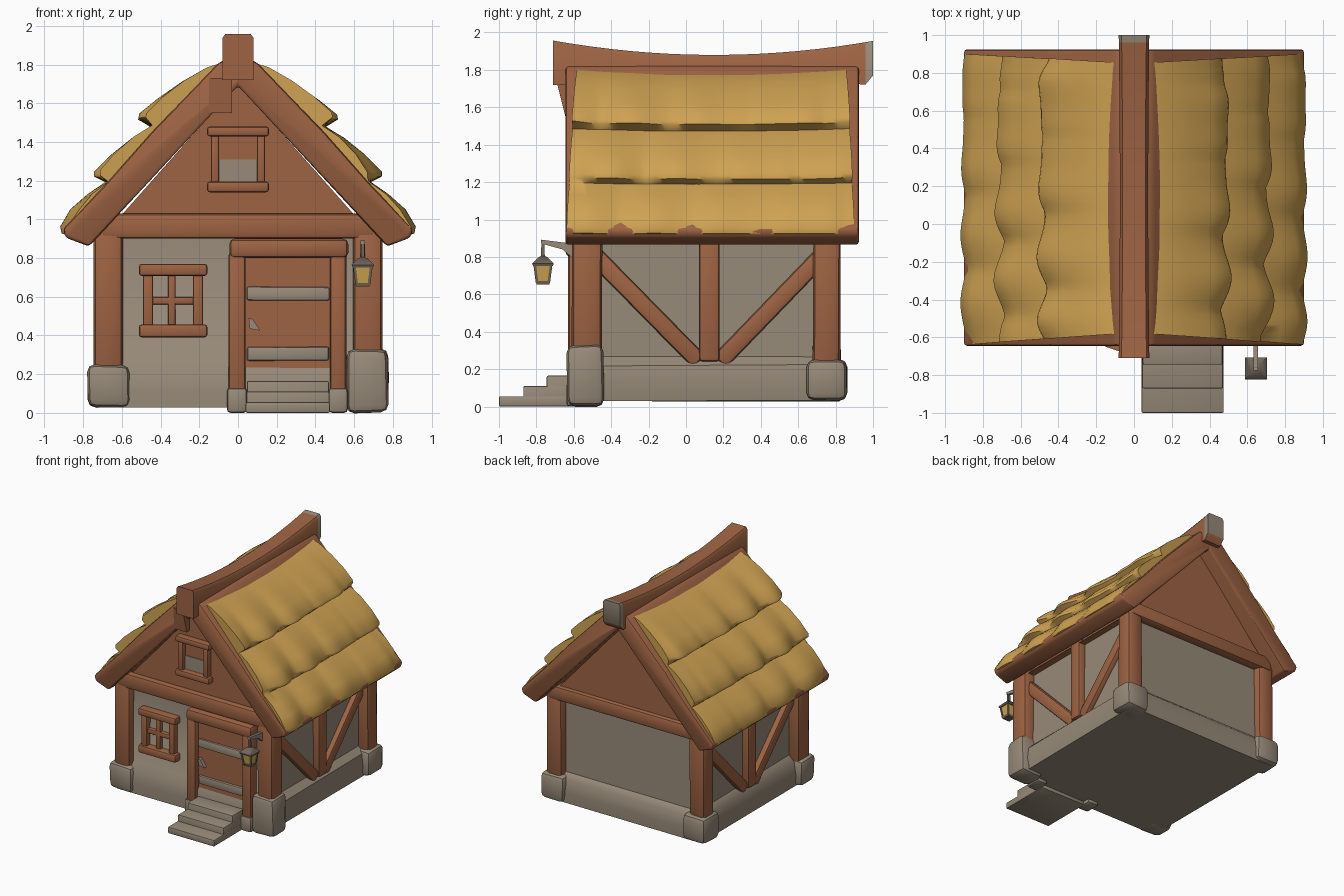
import bpy, bmesh, math, random
from mathutils import Vector, Matrix

if "Cube" in bpy.data.objects:
    bpy.data.objects.remove(bpy.data.objects["Cube"])

random.seed(4)


def material(name, rgb):
    m = bpy.data.materials.new(name)
    m.diffuse_color = (*rgb, 1)
    m.use_nodes = True
    m.node_tree.nodes["Principled BSDF"].inputs["Base Color"].default_value = m.diffuse_color
    return m


WOOD = material("brown_wood", (0.34, 0.125, 0.056))
STONE = material("grey_stone", (0.31, 0.255, 0.19))
STRAW = material("golden_straw", (0.62, 0.36, 0.085))
METAL = material("dark_metal", (0.16, 0.13, 0.10))
GLOW = material("lamp_yellow", (0.62, 0.38, 0.08))


def finish(name, bm, mat, bevel=0.0, jitter=0.0, segs=2, angle=40):
    """Bevel, roughen slightly, shade and link."""
    for v in bm.verts:
        v.co += Vector([random.uniform(-jitter, jitter) for _ in range(3)])
    bmesh.ops.recalc_face_normals(bm, faces=bm.faces)
    if bevel:
        bmesh.ops.bevel(bm, geom=bm.edges[:], offset=bevel, segments=segs,
                        profile=0.5, affect='EDGES', clamp_overlap=True)
    me = bpy.data.meshes.new(name)
    bm.to_mesh(me)
    bm.free()
    me.materials.append(mat)
    ob = bpy.data.objects.new(name, me)
    bpy.context.collection.objects.link(ob)
    bpy.ops.object.select_all(action='DESELECT')
    ob.select_set(True)
    bpy.context.view_layer.objects.active = ob
    bpy.ops.object.shade_smooth_by_angle(angle=math.radians(angle))
    return ob


def loft(name, rings, mat, **kw):
    """Closed skin through rings of points, capped at both ends."""
    bm = bmesh.new()
    rows = [[bm.verts.new(p) for p in r] for r in rings]
    n = len(rows[0])
    for a, b in zip(rows, rows[1:]):
        for i in range(n):
            bm.faces.new((a[i], a[(i + 1) % n], b[(i + 1) % n], b[i]))
    bm.faces.new(rows[0])
    bm.faces.new(rows[-1])
    return finish(name, bm, mat, **kw)


def rect(x0, x1, y0, y1, z):
    return [(x0, y0, z), (x1, y0, z), (x1, y1, z), (x0, y1, z)]


def box(name, x0, x1, y0, y1, z0, z1, mat, bevel=0.015, **kw):
    return loft(name, [rect(x0, x1, y0, y1, z0), rect(x0, x1, y0, y1, z1)], mat, bevel=bevel, **kw)


def prism(name, pts, y0, y1, mat, **kw):
    return loft(name, [[(x, y, z) for x, z in pts] for y in (y0, y1)], mat, **kw)


def side_beam(name, s, p, q, w, x0, x1):
    """Beam lying in a side wall between two (y, z) points."""
    d = Vector((q[0] - p[0], q[1] - p[1])).normalized() * w / 2
    c = [(p[0] - d.y, p[1] + d.x), (p[0] + d.y, p[1] - d.x),
         (q[0] + d.y, q[1] - d.x), (q[0] - d.y, q[1] + d.x)]
    loft(name, [[(s * x, y, z) for y, z in c] for x in (x0, x1)], WOOD, bevel=0.02)


# Walls with flared plinth
loft("walls", [rect(-.71, .71, -.6, .82, .03), rect(-.72, .72, -.605, .825, .12),
               rect(-.71, .71, -.595, .815, .22), rect(-.655, .655, -.555, .765, .27),
               rect(-.65, .65, -.55, .76, .94)], STONE, jitter=0.006)

# Corner posts on stone feet
for s in (-1, 1):
    for y0, y1, tag in ((-.61, -.45, "front"), (.68, .825, "back")):
        x0, x1 = sorted((s * .595, s * .745))
        box(f"{tag}_corner_post", x0, x1, y0, y1, .2, 1.0, WOOD, bevel=0.035, jitter=.004)
        top, bot = (.33, 0.0) if (s > 0 and tag == "front") else (.25, .03)
        fx0, fx1 = sorted((s * .56, s * .775))
        fy0, fy1 = (-.635, -.44) if tag == "front" else (.645, .86)
        box(f"{tag}_corner_stone", fx0, fx1, fy0, fy1, bot, top, STONE, bevel=0.04, jitter=.006)
    # Side timber framing
    side_beam("side_middle_post", s, (.125, .24), (.125, .95), .11, .62, .715)
    side_beam("side_brace_front", s, (-.5, .82), (.07, .24), .095, .62, .70)
    side_beam("side_brace_back", s, (.74, .82), (.18, .24), .095, .62, .70)

# Gable walls and tie beams
prism("gable_core", [(-.71, .9), (.71, .9), (0, 1.7)], -.565, .80, WOOD)
box("front_tie_beam", -.72, .72, -.612, -.53, .9, 1.03, WOOD, bevel=.025)
box("back_tie_beam", -.72, .72, .74, .835, .88, 1.0, WOOD, bevel=.025)

# Roof frame: thick chevron slab with barge ends
half = [(.1, 1.81), (.45, 1.445), (.68, 1.185), (.905, .95), (.89, .905), (.77, .86)]
chevron = [(0, 1.85)] + half + [(0, 1.69)] + [(-x, z) for x, z in reversed(half)]
prism("roof_frame", chevron, -.645, .925, WOOD, bevel=.018)

# Thatch: three overlapping scalloped courses per side; (x, z, lumpiness)
profile = [(.05, 1.82, 0), (.16, 1.785, .1), (.28, 1.715, .3), (.40, 1.625, .6), (.485, 1.545, 1),
           (.49, 1.52, 1), (.445, 1.485, .2), (.54, 1.425, .3), (.64, 1.335, .6), (.715, 1.245, 1),
           (.715, 1.22, 1), (.68, 1.195, .2), (.77, 1.13, .3), (.85, 1.05, .6), (.905, .96, .5),
           (.90, .925, .4), (.87, .915, 0), (.60, 1.22, 0), (.35, 1.48, 0), (.05, 1.75, 0)]
for s in (-1, 1):
    rings = []
    N = 48
    for k in range(N + 1):
        t = k / N
        ends = min(1, min(t, 1 - t) * 14)
        ring = []
        for i, (x, z, w) in enumerate(profile):
            f = min(1, x / .9)
            y0, y1 = -.575 - .063 * f, .85 + .05 * f
            y = y0 + (y1 - y0) * t
            course = 0 if i < 6 else 1 if i < 11 else 2
            lump = abs(math.sin(math.pi * (y / .40 + .37 * course + .15 * s))) - .55
            lump += .3 * math.sin(y * 19 + course * 2 + s)
            d = w * (.038 * lump - .025 * (1 - ends))
            sag = .025 * (1 - (2 * t - 1) ** 2) * (1 - f)
            ring.append((s * (x + d), y, z - d * .15 + w * .012 * lump - sag))
        rings.append(ring)
    loft("thatch", rings, STRAW, angle=50)

# Sagging ridge beam, pale at the back end
rings = []
for y in [-.71, -.68] + [-.6 + .1 * i for i in range(16)] + [.96, 1.0]:
    u = (y - .15) / .85
    top = 1.88 + .075 * u * u
    low = 1.74 - .02 * u * u + (.05 if y > .97 else 0)
    h = .075 + .006 * u * u
    rings.append([(-h, y, low), (h, y, low), (h, y, top - .02), (h - .015, y, top),
                  (-h + .015, y, top), (-h, y, top - .02)])
ridge = loft("ridge_beam", rings, WOOD)
ridge.data.materials.append(STONE)
for p in ridge.data.polygons:
    if p.center.y > .97 and p.center.z > 1.8:
        p.material_index = 1
# Small bracket wedge below the ridge at the front
loft("ridge_bracket", [[(x, -.69 + e, 1.73), (x, -.60, 1.73), (x, -.60, 1.55), (x, -.645, 1.55)]
                       for x, e in ((-.15, .04), (-.03, 0))], WOOD)


def frame(name, x0, x1, z0, z1, bar, over, y0, y1):
    """Window frame: overhanging sill and lintel plus two jambs."""
    box(name + "_sill", x0 - over, x1 + over, y0 - .015, y1, z0, z0 + bar * 1.3, WOOD)
    box(name + "_lintel", x0 - over, x1 + over, y0 - .015, y1, z1 - bar * 1.2, z1, WOOD)
    for a in (x0, x1 - bar):
        box(name + "_jamb", a, a + bar, y0, y1, z0 + bar * .5, z1 - bar * .5, WOOD, bevel=.01)


# Ground floor window with cross bars
frame("window", -.49, -.18, .39, .77, .052, .022, -.60, -.52)
box("window_mullion", -.362, -.322, -.588, -.53, .44, .73, WOOD, bevel=.01)
box("window_crossbar", -.45, -.22, -.585, -.53, .56, .60, WOOD, bevel=.01)

# Gable window with pale lower opening
frame("gable_window", -.14, .14, 1.14, 1.48, .043, .02, -.605, -.54)
box("gable_window_pane", -.1, .1, -.571, -.563, 1.19, 1.31, STONE, bevel=0)
box("gable_window_straw", -.1, .1, -.573, -.564, 1.182, 1.197, STRAW, bevel=0)

# Door, frame and bands
box("door", .03, .49, -.585, -.52, .13, .82, WOOD, bevel=0)
for x0, x1 in ((-.05, .04), (.475, .56)):
    box("door_post", x0, x1, -.63, -.52, .1, .83, WOOD, bevel=.02)
    box("door_post_stone", x0 - .008, x1 + .008, -.64, -.5, 0, .13, STONE, bevel=.02)
box("door_lintel", -.045, .57, -.645, -.52, .80, .90, WOOD, bevel=.028)
for z in (.27, .58):
    box("door_band", .048, .47, -.603, -.56, z, z + .07, STONE, bevel=.01, jitter=.003)
prism("door_handle", [(.055, .49), (.075, .485), (.115, .425), (.06, .435)], -.615, -.57, STONE)

# Steps
for i, (y, z) in enumerate(((-1.0, .055), (-.87, .11), (-.745, .165))):
    box("step", .04 + .003 * i, .475 - .003 * i, y, -.56, 0, z, STONE, bevel=.008)

# Lantern on its bracket
LX, LY = .645, -.765


def lantern_part(name, levels, mat):
    loft(name, [rect(LX - h, LX + h, LY - h, LY + h, z) for z, h in levels], mat)


lantern_part("lantern_glass", [(.665, .033), (.755, .046)], GLOW)
lantern_part("lantern_base", [(.652, .034), (.672, .038)], METAL)
lantern_part("lantern_cap", [(.752, .053), (.765, .058), (.797, .026), (.805, .010), (.89, .008)], METAL)
for sx in (-1, 1):
    for sy in (-1, 1):
        loft("lantern_bar", [rect(LX + sx * h - .007, LX + sx * h + .007, LY + sy * h - .007,
                                  LY + sy * h + .007, z) for z, h in ((.66, .031), (.76, .044))], METAL)
loft("lantern_bracket", [[(x, -.775, .892), (x, -.6, .87), (x, -.59, .78), (x, -.66, .84), (x, -.775, .872)]
                         for x in (LX - .012, LX + .012)], STONE)
